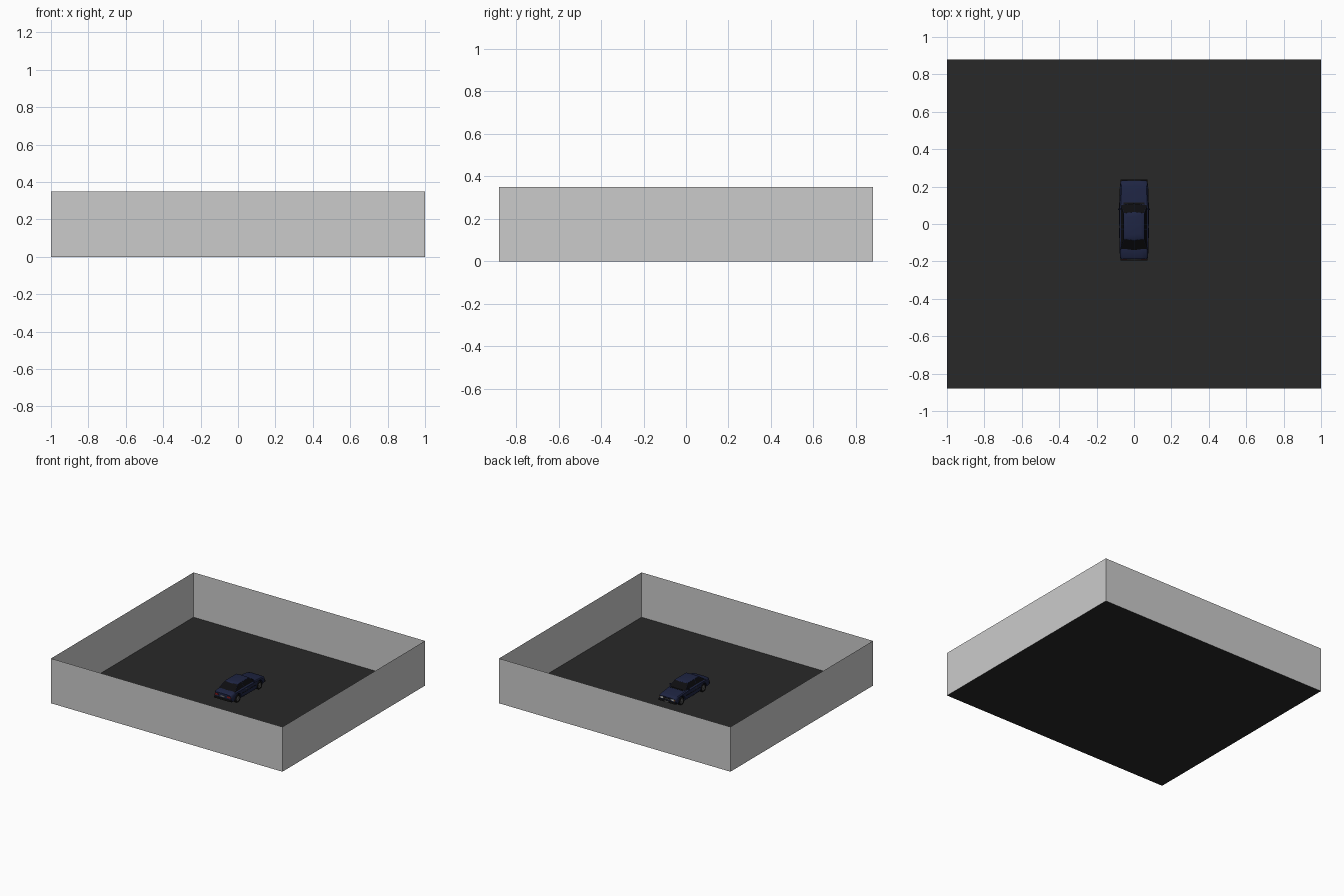
import bpy, bmesh, math
from mathutils import Vector

cube = bpy.data.objects.get("Cube")
if cube:
    bpy.data.objects.remove(cube, do_unlink=True)


def material(name, color):
    m = bpy.data.materials.new(name)
    m.use_nodes = True
    rgba = (*color, 1)
    m.diffuse_color = rgba
    m.node_tree.nodes["Principled BSDF"].inputs["Base Color"].default_value = rgba
    return m


ASPHALT = material("asphalt", (0.022, 0.022, 0.022))
PAINT = material("navy_paint", (0.013, 0.018, 0.055))
GLASS = material("dark_glass", (0.004, 0.004, 0.005))
RUBBER = material("rubber", (0.008, 0.008, 0.008))
METAL = material("metal", (0.16, 0.16, 0.16))
LAMP = material("headlamp", (0.55, 0.55, 0.5))
AMBER = material("indicator", (0.6, 0.2, 0.03))
RED = material("tail_lamp", (0.25, 0.01, 0.01))


def finish(name, bm, *mats, smooth=False):
    bmesh.ops.recalc_face_normals(bm, faces=bm.faces[:])
    me = bpy.data.meshes.new(name)
    bm.to_mesh(me)
    bm.free()
    ob = bpy.data.objects.new(name, me)
    bpy.context.collection.objects.link(ob)
    for m in mats:
        me.materials.append(m)
    if smooth:
        smooth_edges(ob)
    return ob


def activate(ob):
    bpy.ops.object.select_all(action='DESELECT')
    ob.select_set(True)
    bpy.context.view_layer.objects.active = ob


def smooth_edges(ob):
    activate(ob)
    bpy.ops.object.shade_smooth_by_angle(angle=math.radians(35))


def box(name, center, size, mat, bevel=0.0):
    bm = bmesh.new()
    bmesh.ops.create_cube(bm, size=1)
    bmesh.ops.scale(bm, vec=size, verts=bm.verts)
    bmesh.ops.translate(bm, vec=center, verts=bm.verts)
    if bevel:
        bmesh.ops.bevel(bm, geom=bm.edges[:], offset=bevel, segments=2,
                        profile=0.5, affect='EDGES')
    return finish(name, bm, mat)


def loft(bm, rings, cap=True):
    loops = [[bm.verts.new(p) for p in ring] for ring in rings]
    n = len(loops[0])
    for a, b in zip(loops, loops[1:]):
        for i in range(n):
            j = (i + 1) % n
            bm.faces.new((a[i], a[j], b[j], b[i]))
    if cap:
        bm.faces.new(loops[0])
        bm.faces.new(loops[-1])


def lathe_x(name, profile, center, side, mat, steps=24):
    """Revolve (offset, radius) points about an axis along x."""
    bm = bmesh.new()
    cx, cy, cz = center
    angles = [math.tau * i / steps for i in range(steps)]
    loft(bm, [[(cx + side * o, cy + r * math.cos(a), cz + r * math.sin(a))
               for a in angles] for o, r in profile])
    return finish(name, bm, mat, smooth=True)


# Ground slab and the four thin surrounding walls
HX, HY, WALL = 1.0, 0.88, 0.35
corners = [(-HX, -HY), (HX, -HY), (HX, HY), (-HX, HY)]
bm = bmesh.new()
bm.faces.new([bm.verts.new((x, y, 0)) for x, y in corners])
finish("ground", bm, ASPHALT)
bm = bmesh.new()
loft(bm, [[(x, y, z) for x, y in corners] for z in (0.0, WALL)], cap=False)
finish("walls", bm)

# Lower car body: stations of y, half width, underside, top
stations = [(-0.188, 0.070, 0.032, 0.078), (-0.178, 0.075, 0.024, 0.085),
            (-0.130, 0.078, 0.020, 0.088), (0.0, 0.080, 0.018, 0.088),
            (0.110, 0.079, 0.018, 0.086), (0.200, 0.076, 0.020, 0.078),
            (0.226, 0.072, 0.024, 0.073), (0.232, 0.069, 0.032, 0.067)]


def body_ring(y, w, low, top):
    mid = (low + top) / 2
    half = [(w * 0.9, low), (w * 0.98, low + 0.008), (w, mid),
            (w * 0.97, top - 0.008), (w * 0.88, top - 0.001), (w * 0.5, top + 0.001)]
    return [(x, y, z) for x, z in half] + [(-x, y, z) for x, z in reversed(half)]


bm = bmesh.new()
loft(bm, [body_ring(*s) for s in stations])
body = finish("car_body", bm, PAINT)

# Wheels, hubs and the arches cut for them
AXLES = {"front": 0.160, "rear": -0.108}
SIDES = {"left": 1, "right": -1}
R = 0.031
tyre = [(-0.011, R * 0.6), (-0.011, R * 0.92), (-0.007, R), (0.007, R),
        (0.011, R * 0.92), (0.011, R * 0.66), (0.007, R * 0.62)]
hub = [(0.0, R * 0.62), (0.009, R * 0.62), (0.007, R * 0.5), (0.008, R * 0.25),
       (0.011, R * 0.15)]
for end, y in AXLES.items():
    for side_name, s in SIDES.items():
        cutter = lathe_x("arch_cutter", [(-0.015, R * 1.2), (0.04, R * 1.2)],
                         (s * 0.067, y, R), s, RUBBER)
        cutter.hide_render = True
        mod = body.modifiers.new("arch", 'BOOLEAN')
        mod.operation = 'DIFFERENCE'
        mod.solver = 'EXACT'
        mod.object = cutter
        activate(body)
        bpy.ops.object.modifier_apply(modifier=mod.name)
        bpy.data.objects.remove(cutter, do_unlink=True)
        center = (s * 0.066, y, R)
        lathe_x(f"{end}_{side_name}_tyre", tyre, center, s, RUBBER)
        lathe_x(f"{end}_{side_name}_hub", hub, center, s, METAL)
smooth_edges(body)

# Cabin: sloped greenhouse with each pane inset
BELT, EAVE = 0.086, 0.126


def cabin_ring(z, hw, back, pillar, front, bow):
    return [(hw, back, z), (hw, pillar, z), (hw, front, z), (0, front + bow, z),
            (-hw, front, z), (-hw, pillar, z), (-hw, back, z), (0, back - bow, z)]


bm = bmesh.new()
loft(bm, [cabin_ring(BELT, 0.072, -0.136, -0.028, 0.104, 0.009),
          cabin_ring(EAVE, 0.055, -0.080, -0.028, 0.056, 0.006)])
bmesh.ops.recalc_face_normals(bm, faces=bm.faces[:])
side_panes = [f for f in bm.faces if abs(f.normal.x) > 0.6]
end_panes = [f for f in bm.faces if abs(f.normal.x) <= 0.6 and len(f.verts) == 4]
bmesh.ops.inset_individual(bm, faces=side_panes, thickness=0.004, depth=-0.001)
bmesh.ops.inset_region(bm, faces=end_panes, thickness=0.004, depth=-0.001)
for f in side_panes + end_panes:
    f.material_index = 1
finish("cabin", bm, PAINT, GLASS)

# Crowned roof panel
bm = bmesh.new()
loft(bm, [cabin_ring(EAVE - 0.001, 0.0555, -0.081, -0.028, 0.057, 0.006),
          cabin_ring(EAVE + 0.003, 0.051, -0.074, -0.028, 0.051, 0.006),
          cabin_ring(EAVE + 0.006, 0.036, -0.052, -0.022, 0.034, 0.005)])
finish("roof", bm, PAINT, smooth=True)

# Bumpers, grille and plates
box("front_bumper", (0, 0.230, 0.036), (0.146, 0.016, 0.014), RUBBER, 0.003)
box("rear_bumper", (0, -0.187, 0.038), (0.146, 0.016, 0.014), RUBBER, 0.003)
box("grille", (0, 0.231, 0.056), (0.068, 0.005, 0.014), RUBBER)
box("grille_trim", (0, 0.233, 0.056), (0.068, 0.003, 0.002), METAL)
box("front_plate", (0, 0.238, 0.036), (0.036, 0.002, 0.009), METAL)
box("rear_plate", (0, -0.188, 0.058), (0.036, 0.003, 0.010), METAL)
box("cowl", (0, 0.112, 0.0865), (0.110, 0.008, 0.003), RUBBER)

# Parts repeated on both flanks
for n, s in SIDES.items():
    box(f"{n}_headlamp", (s * 0.047, 0.230, 0.056), (0.024, 0.007, 0.014), LAMP, 0.002)
    box(f"{n}_indicator", (s * 0.064, 0.228, 0.055), (0.009, 0.009, 0.012), AMBER, 0.002)
    box(f"{n}_tail_lamp", (s * 0.053, -0.186, 0.062), (0.030, 0.008, 0.014), RED, 0.002)
    box(f"{n}_mirror", (s * 0.080, 0.080, 0.093), (0.013, 0.008, 0.010), PAINT, 0.002)
    box(f"{n}_side_strip", (s * 0.0795, 0.024, 0.054), (0.003, 0.180, 0.004), RUBBER)
    box(f"{n}_door_handle", (s * 0.079, -0.014, 0.073), (0.004, 0.014, 0.003), METAL)
    # Wiper arm resting on the windscreen base
    box(f"{n}_wiper", (s * 0.026, 0.111, 0.090), (0.040, 0.002, 0.002), RUBBER)
